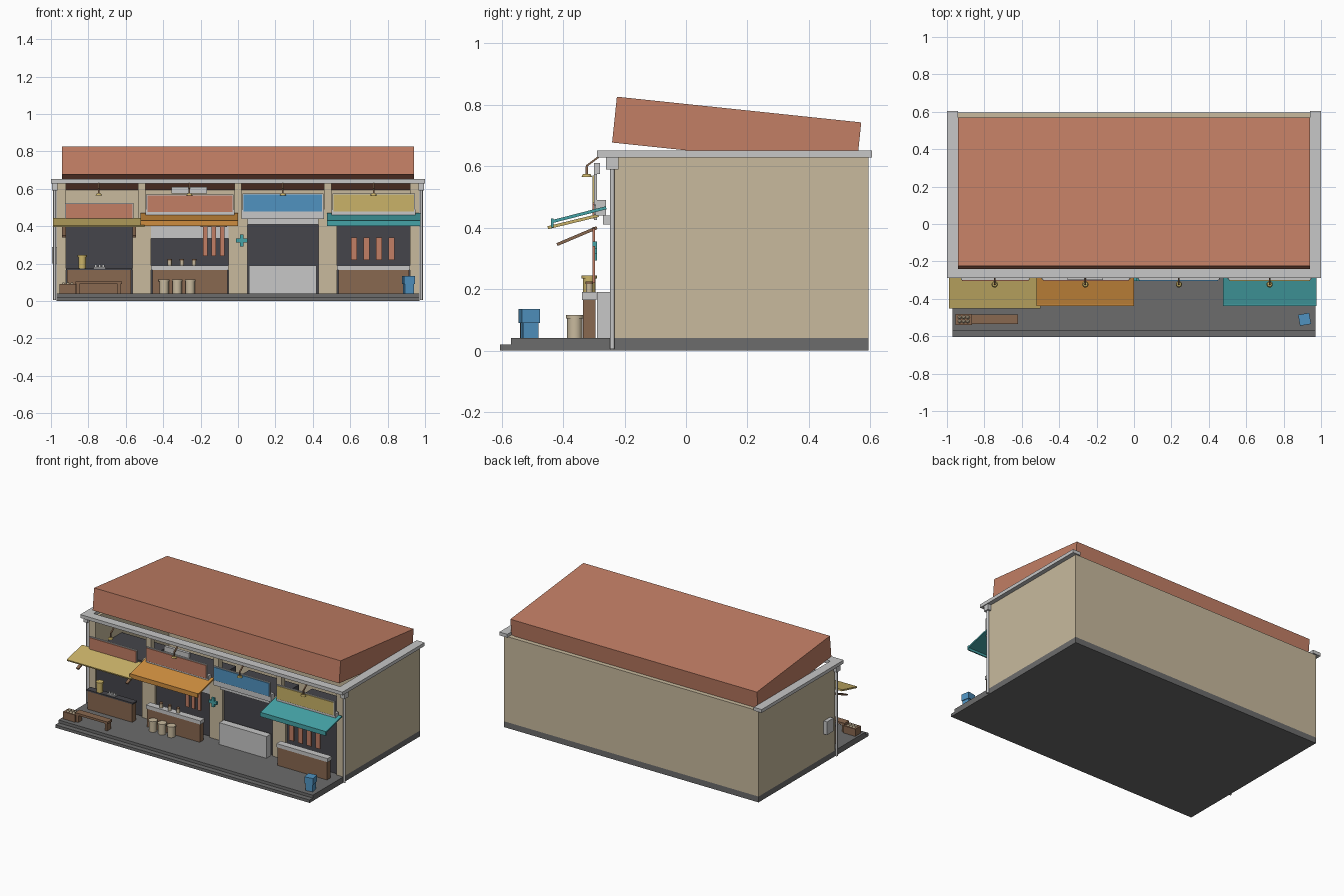
import bpy
from math import atan2, hypot, radians

cube = bpy.data.objects.get("Cube")
if cube:
    bpy.data.objects.remove(cube, do_unlink=True)


def material(name, *rgb):
    mat = bpy.data.materials.new(name)
    mat.use_nodes = True
    mat.diffuse_color = (*rgb, 1)
    shader = mat.node_tree.nodes["Principled BSDF"]
    shader.inputs["Base Color"].default_value = (*rgb, 1)
    return mat


TERRACOTTA = material("terracotta", 0.54, 0.21, 0.13)
PLASTER = material("plaster beige", 0.58, 0.49, 0.34)
GREY = material("light grey", 0.57, 0.57, 0.57)
PAVING = material("paving grey", 0.15, 0.15, 0.15)
DARK = material("dark interior", 0.06, 0.06, 0.07)
BLUE = material("blue", 0.08, 0.29, 0.53)
TEAL = material("teal", 0.06, 0.37, 0.39)
YELLOW = material("straw yellow", 0.59, 0.45, 0.14)
ORANGE = material("orange", 0.62, 0.27, 0.05)
WOOD = material("wood brown", 0.25, 0.14, 0.08)


def around(centre, width):
    """Span of a given width about a centre."""
    return centre - width / 2, centre + width / 2


def widen(span, margin):
    return span[0] - margin, span[1] + margin


def middle(span):
    return sum(span) / 2


def finish(ob, name, mat):
    ob.name = ob.data.name = name
    ob.data.materials.append(mat)
    return ob


def box(name, mat, *spans, tilt=0, turn=0):
    """Box from its x, y and z spans, tilted about x and turned about z."""
    bpy.ops.mesh.primitive_cube_add(size=1, location=[middle(s) for s in spans])
    ob = bpy.context.object
    for vertex in ob.data.vertices:
        vertex.co = [c * (b - a) for c, (a, b) in zip(vertex.co, spans)]
    ob.rotation_euler = (tilt, 0, turn)
    return finish(ob, name, mat)


def slab(name, mat, xs, front, back, thick=0.01):
    """Sloping slab between a front and a back (y, z) point."""
    ys, zs = zip(front, back)
    run, rise = back[0] - front[0], back[1] - front[1]
    return box(name, mat, xs, around(middle(ys), hypot(run, rise)),
               around(middle(zs), thick), tilt=atan2(rise, run))


def drum(name, mat, x, y, zs, radius, top_radius=None):
    bpy.ops.mesh.primitive_cone_add(vertices=12, radius1=radius,
                                    radius2=top_radius or radius,
                                    depth=zs[1] - zs[0], location=(x, y, middle(zs)))
    bpy.ops.object.shade_smooth_by_angle(angle=radians(40))
    return finish(bpy.context.object, name, mat)


# Shared lines of the building
END = 0.97          # half length of the shell
FLOOR = 0.04        # top of the paving
EAVES = 0.63        # top of the walls
FRONT = -0.24       # front of the walls
BACK = 0.595        # back of the walls
FACE = -0.3         # plane of signs and hanging goods
LINTEL = 0.44       # underside of the shutter housings
COUNTER = 0.165     # underside of the counter tops
TOP = 0.19          # counter top surface
COLUMNS = (-END, -0.515, 0, 0.48, END)
BAYS = [(a + 0.05, b - 0.05) for a, b in zip(COLUMNS, COLUMNS[1:])]
FOOD, STALL, CHEMIST, CLOTH = BAYS

# Ground slab and step
length = (-END, END)
box("paving", PAVING, length, (-0.57, BACK), (0, FLOOR))
box("front_step", PAVING, length, (-0.605, -0.57), (0, FLOOR / 2))

# Hollow shell with trims and downpipes at both ends
box("back_wall", PLASTER, length, (BACK - 0.03, BACK), (FLOOR, EAVES))
trim = around(0.64, 0.023)
for side, s in (("right", -1), ("left", 1)):
    box(side + "_wall", PLASTER, around(s * (END - 0.025), 0.05),
        (FRONT, BACK - 0.03), (FLOOR, EAVES))
    box(side + "_roof_trim", GREY, around(s * END, 0.06), (-0.29, 0.605), trim)
    box(side + "_rain_hopper", GREY, around(s * 0.98, 0.03), around(FRONT, 0.04), (0.59, EAVES))
    drum(side + "_downpipe", GREY, s * 0.98, FRONT, (0.005, 0.6), 0.008)
box("front_roof_trim", GREY, widen(length, -0.03), (-0.29, -0.23), trim)
box("meter_box", GREY, (-0.995, -END), around(-0.15, 0.07), (0.2, 0.29))

# Pillars between the shops
for x in COLUMNS[1:-1]:
    box("pillar", PLASTER, around(x, 0.1), (FRONT, -0.19), (FLOOR, LINTEL))
    box("upper_pilaster", PLASTER, around(x, 0.04), (FRONT, -0.2), (LINTEL, EAVES))

# Tilted roof block
box("roof", TERRACOTTA, widen(length, -0.03), around(0.165, 0.8), around(0.71, 0.15),
    tilt=radians(-6))

# Shop rooms, signs and sign lamps
lamps = (-0.745, -0.26, 0.24, 0.725)
looks = ((TERRACOTTA, 0, 0.475), (TERRACOTTA, 0.02, 0.52), (BLUE, 0.02, 0.525), (YELLOW, 0.02, 0.525))
for bay, lamp, (mat, margin, height) in zip(BAYS, lamps, looks):
    box("shop_interior", DARK, bay, (-0.225, 0.05), (FLOOR, 0.42))
    sign = widen(bay, margin)
    box("shop_sign", mat, sign, (FACE - 0.005, FACE), around(height, 0.09))
    box("sign_backing", GREY, widen(sign, 0.006), (FACE, FACE + 0.01), around(height, 0.1))
    drum("lamp_shade", YELLOW, lamp, -0.323, (0.565, 0.575), 0.017, 0.012)
    stem = around(lamp, 0.008)
    box("lamp_stem", WOOD, stem, around(-0.323, 0.008), (0.575, 0.6))
    slab("lamp_arm", WOOD, stem, (-0.325, 0.6), (-0.285, EAVES), thick=0.006)
box("small_upper_sign", GREY, around(lamps[1], 0.19), (FACE, FACE + 0.02), (0.575, 0.61))

# Shutters and their housings
for bay in (STALL, CHEMIST, CLOTH):
    box("shutter_housing", GREY, widen(bay, 0.03), (-0.295, -0.26), (LINTEL, 0.49))
box("shutter_rail", GREY, CHEMIST, (-0.27, FRONT), (0.41, LINTEL))
box("half_shutter", GREY, STALL, (FRONT, FRONT + 0.01), (0.335, LINTEL))

# Awnings
slab("yellow_awning", YELLOW, (-0.99, -0.5), (-0.45, 0.4), (-0.285, LINTEL))
for name, mat, xs in (("orange", ORANGE, (-0.52, 0)), ("teal", TEAL, (0.475, 0.975))):
    slab(name + "_awning", mat, xs, (-0.435, 0.42), (-0.26, 0.465))
    box(name + "_valance", mat, xs, around(-0.435, 0.008), (0.4, 0.43))
for x in widen(FOOD, 0.01):
    slab("awning_brace", WOOD, around(x, 0.02), (-0.42, 0.345), (-0.29, 0.4))

# Counters
depth = (-0.335, FACE + 0.005)
for bay, mat, top in ((FOOD, DARK, COUNTER + 0.01), (STALL, GREY, TOP), (CLOTH, GREY, TOP)):
    box("counter", WOOD, widen(bay, -0.007), depth, (FLOOR, COUNTER))
    box("counter_top", mat, bay, widen(depth, 0.003), (COUNTER, top))
box("cold_chest", GREY, widen(CHEMIST, -0.01), (-0.29, FRONT), (FLOOR, TOP))

# Goods on the counters
shelf = middle(depth)
drum("urn", YELLOW, -0.833, shelf, (COUNTER, 0.235), 0.021)
drum("urn_lid", YELLOW, -0.833, shelf, (0.235, 0.245), 0.025)
box("tray", GREY, around(-0.74, 0.065), widen(depth, -0.005), (COUNTER, 0.182))
for step in (-1, 0, 1):
    drum("cup", GREY, -0.74 + step * 0.02, shelf, (0.182, 0.196), 0.007)
    jar = -0.3 + step * 0.065
    drum("jar", PLASTER, jar, shelf, (TOP, 0.217), 0.011)
    drum("jar_lid", WOOD, jar, shelf, (0.217, 0.225), 0.012)

# Barrel stools
for step in (-1, 0, 1):
    x = -0.325 + step * 0.07
    drum("stool", PLASTER, x, -0.362, (FLOOR, 0.105), 0.025)
    drum("stool_seat", PLASTER, x, -0.362, (0.105, 0.115), 0.029)

# Hanging goods
hanging = around(FACE, 0.008)
for step in (-1, 0, 1):
    box("hanging_strip", TERRACOTTA, around(-0.13 + step * 0.045, 0.025), hanging, (TOP + 0.05, 0.395))
box("hanging_rail", WOOD, around(-0.13, 0.14), hanging, (0.395, 0.402))
for step in range(4):
    box("hanging_cloth", TERRACOTTA, around(0.62 + step * 0.067, 0.034), hanging, (0.22, 0.34))

# Teal cross
for name, width, height in (("cross_upright", 0.02, 0.063), ("cross_bar", 0.063, 0.02)):
    box(name, TEAL, around(0.02, width), (FACE - 0.005, FACE + 0.01), around(0.324, height))

# Bench and crate
box("bench_seat", WOOD, (-0.87, -0.62), around(-0.51, 0.05), (0.09, 0.105))
for x in (-0.855, -0.635):
    box("bench_leg", WOOD, around(x, 0.016), around(-0.51, 0.04), (FLOOR, 0.09))
box("crate", WOOD, around(-0.91, 0.09), around(-0.51, 0.06), (FLOOR, 0.09))
for step in (-1, 0, 1):
    for row in (-1, 1):
        drum("crate_fruit", PLASTER, -0.91 + step * 0.022, -0.51 + row * 0.011,
             (0.09, 0.1), 0.01, 0.004)

# Waste bin
for name, width, zs in (("bin_body", 0.05, (FLOOR, 0.09)), ("bin_lid", 0.06, (0.09, 0.135))):
    box(name, BLUE, around(0.912, width), around(-0.51, width), zs, turn=radians(10))
